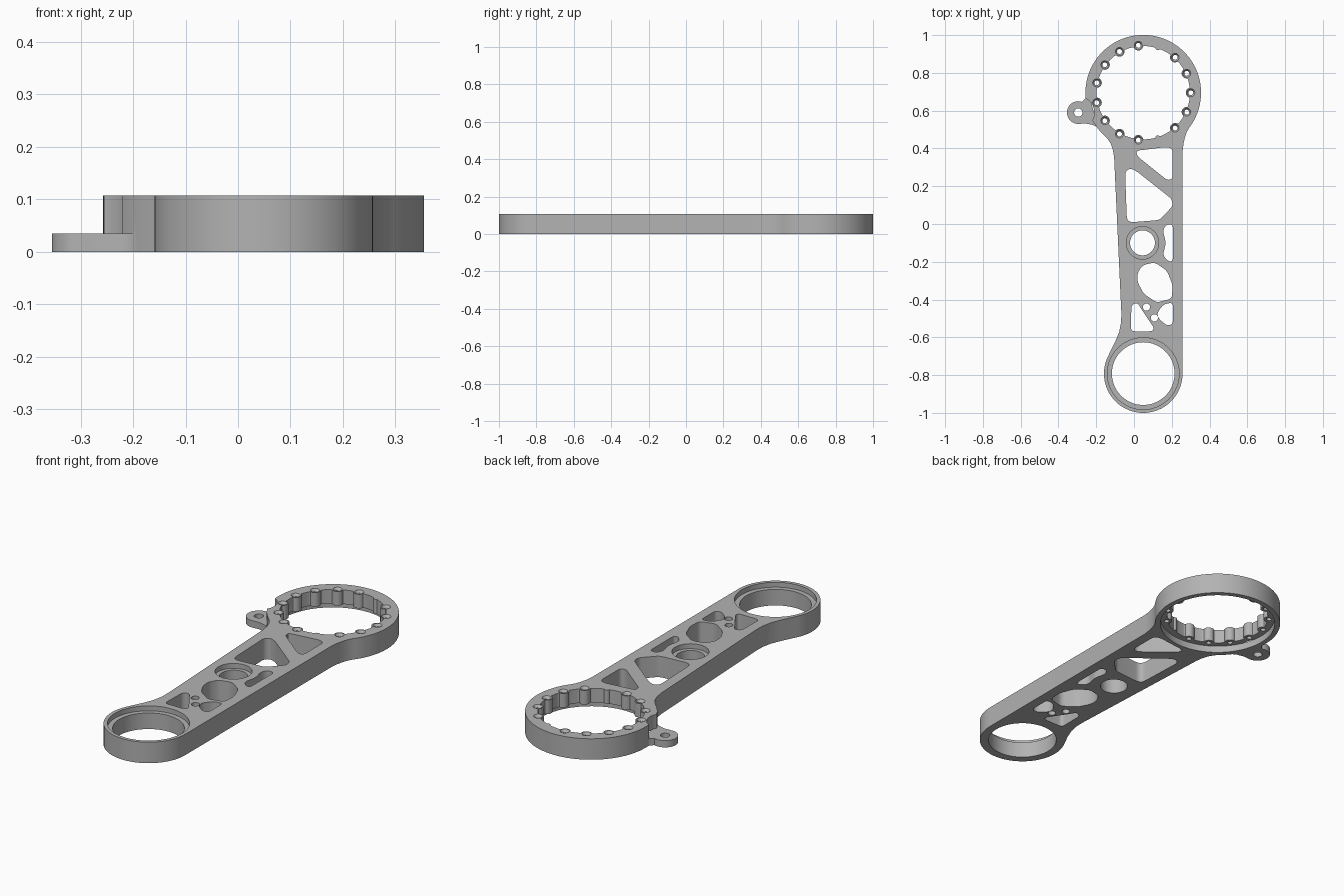
import bpy, bmesh, math
from math import sin, cos, radians, sqrt

if "Cube" in bpy.data.objects:
    bpy.data.objects.remove(bpy.data.objects["Cube"])

H = 0.107                 # plate thickness
STEP = 0.035              # lug height and depth of the lower recess
BIG = (0.049, 0.695)      # large ring centre
SMALL = (0.049, -0.792)   # small ring centre
HUB = (0.045, -0.10)
LUG = (-0.295, 0.59)

grey = bpy.data.materials.new("grey")
grey.diffuse_color = (0.45, 0.45, 0.45, 1)
grey.use_nodes = True
grey.node_tree.nodes["Principled BSDF"].inputs["Base Color"].default_value = grey.diffuse_color


def arc(c, r, a0, a1, n):
    return [(c[0] + r * cos(radians(a0 + (a1 - a0) * i / n)),
             c[1] + r * sin(radians(a0 + (a1 - a0) * i / n))) for i in range(n + 1)]


def circle(c, r, n=48):
    return arc(c, r, 0, 360, n)[:-1]


def rounded(pts, d=0.02, n=4):
    """Round every corner of a closed polygon."""
    out = []
    for i, p in enumerate(pts):
        ends = []
        for q in (pts[i - 1], pts[(i + 1) % len(pts)]):
            length = math.dist(p, q)
            t = min(d, 0.45 * length) / length
            ends.append((p[0] + (q[0] - p[0]) * t, p[1] + (q[1] - p[1]) * t))
        a, b = ends
        for k in range(n + 1):
            t = k / n
            out.append(tuple((1 - t) ** 2 * a[j] + 2 * t * (1 - t) * p[j] + t * t * b[j]
                             for j in (0, 1)))
    return out


def prism(name, low, z0, z1, high=None):
    """Solid between a lower and an upper outline."""
    bm = bmesh.new()
    a = [bm.verts.new((x, y, z0)) for x, y in low]
    b = [bm.verts.new((x, y, z1)) for x, y in (high or low)]
    bm.faces.new(a[::-1])
    bm.faces.new(b)
    for i in range(len(a)):
        j = (i + 1) % len(a)
        bm.faces.new((a[i], a[j], b[j], b[i]))
    bmesh.ops.recalc_face_normals(bm, faces=bm.faces)
    mesh = bpy.data.meshes.new(name)
    bm.to_mesh(mesh)
    bm.free()
    mesh.materials.append(grey)
    ob = bpy.data.objects.new(name, mesh)
    bpy.context.collection.objects.link(ob)
    return ob


def combine(target, tool, op='DIFFERENCE'):
    mod = target.modifiers.new("cut", 'BOOLEAN')
    mod.operation, mod.solver, mod.object = op, 'EXACT', tool
    bpy.context.view_layer.objects.active = target
    bpy.ops.object.modifier_apply(modifier=mod.name)
    bpy.data.objects.remove(tool)


# Arm body with a ring at each end
outline = (arc(SMALL, 0.208, 155, 360, 56)
           + [(0.258, 0.39), (0.262, 0.425), (0.270, 0.46), (0.279, 0.486)]
           + arc(BIG, 0.306, -38, 225, 80)
           + [(-0.143, 0.455), (-0.123, 0.425), (-0.111, 0.39), (-0.105, 0.35),
              (-0.067, -0.47), (-0.068, -0.52), (-0.078, -0.57), (-0.098, -0.62)])
body = prism("linkage_arm", outline, 0, H)

# Clearance above the lug, then the lug itself
combine(body, prism("lug_clearance", circle(LUG, 0.085), STEP, H + 0.1))
lug = (arc(LUG, 0.06, 70, 275, 28)
       + [(-0.255, 0.532), (-0.22, 0.525), (-0.19, 0.51), (-0.165, 0.48),
          (-0.15, 0.60), (-0.225, 0.74), (-0.25, 0.73), (-0.252, 0.69), (-0.258, 0.665)])
combine(body, prism("lug", lug, 0, STEP), 'UNION')
combine(body, prism("lug_hole", circle(LUG, 0.022, 24), -0.1, 0.1))

# Large opening with screw bosses bulging into it
screws = [24 * k for k in range(15) if k not in (3, 12)]


def opening_radius(a):
    r = 0.247
    for k in range(15):
        b = 0.027 if 24 * k in screws else 0.014
        phi = radians((a - 24 * k + 180) % 360 - 180)
        if abs(0.252 * sin(phi)) < b and abs(phi) < 1:
            r = min(r, 0.252 * cos(phi) - sqrt(b * b - (0.252 * sin(phi)) ** 2))
    return r


opening = [(BIG[0] + opening_radius(a) * cos(radians(a)),
            BIG[1] + opening_radius(a) * sin(radians(a))) for a in range(360)]
combine(body, prism("opening", opening, -0.1, H + 0.1))
combine(body, prism("lower_recess", circle(BIG, 0.28, 90), -0.1, STEP))

# Countersunk screw holes
for a in screws:
    c = (BIG[0] + 0.252 * cos(radians(a)), BIG[1] + 0.252 * sin(radians(a)))
    combine(body, prism("screw_hole", circle(c, 0.013, 16), -0.1, H + 0.1))
    combine(body, prism("countersink", circle(c, 0.012, 16), H - 0.014, H + 0.002,
                        circle(c, 0.023, 16)))

# Stepped bores of the small ring and the hub
for c, bore, seat, depth in ((SMALL, 0.166, 0.19, 0.025), (HUB, 0.066, 0.086, 0.025)):
    combine(body, prism("bore", circle(c, bore, 64), -0.1, H + 0.1))
    combine(body, prism("seat", circle(c, seat, 64), H - depth, H + 0.1))

# Lightening pockets through the arm
pockets = [
    [(0.013, 0.388), (0.177, 0.408), (0.205, 0.395), (0.205, 0.24), (0.177, 0.231),
     (0.016, 0.36)],
    [(-0.047, 0.275), (-0.022, 0.295), (0.013, 0.28), (0.2, 0.132), (0.205, 0.095),
     (0.135, 0.021), (-0.018, 0.009), (-0.038, 0.025)],
    [(0.153, -0.035), (0.17, -0.003), (0.206, -0.003), (0.206, -0.195), (0.185, -0.2),
     (0.153, -0.166), (0.169, -0.1)],
    [(0.018, -0.26), (0.045, -0.218), (0.11, -0.203), (0.175, -0.248), (0.205, -0.325),
     (0.2, -0.395), (0.12, -0.416), (0.05, -0.368), (0.018, -0.305)],
    [(-0.014, -0.43), (0.018, -0.415), (0.045, -0.46), (0.106, -0.55), (0.098, -0.568),
     (-0.016, -0.568)],
    [(0.122, -0.472), (0.156, -0.425), (0.206, -0.416), (0.206, -0.53), (0.175, -0.538),
     (0.132, -0.503)],
]
for p in pockets:
    combine(body, prism("pocket", rounded(p), -0.1, H + 0.1))
for c in ((0.066, -0.44), (0.108, -0.497)):
    combine(body, prism("pin_hole", circle(c, 0.019, 24), -0.1, H + 0.1))

# Smooth curved walls, crisp edges
bpy.ops.object.select_all(action='DESELECT')
body.select_set(True)
bpy.context.view_layer.objects.active = body
bpy.ops.object.shade_smooth_by_angle(angle=radians(30))
